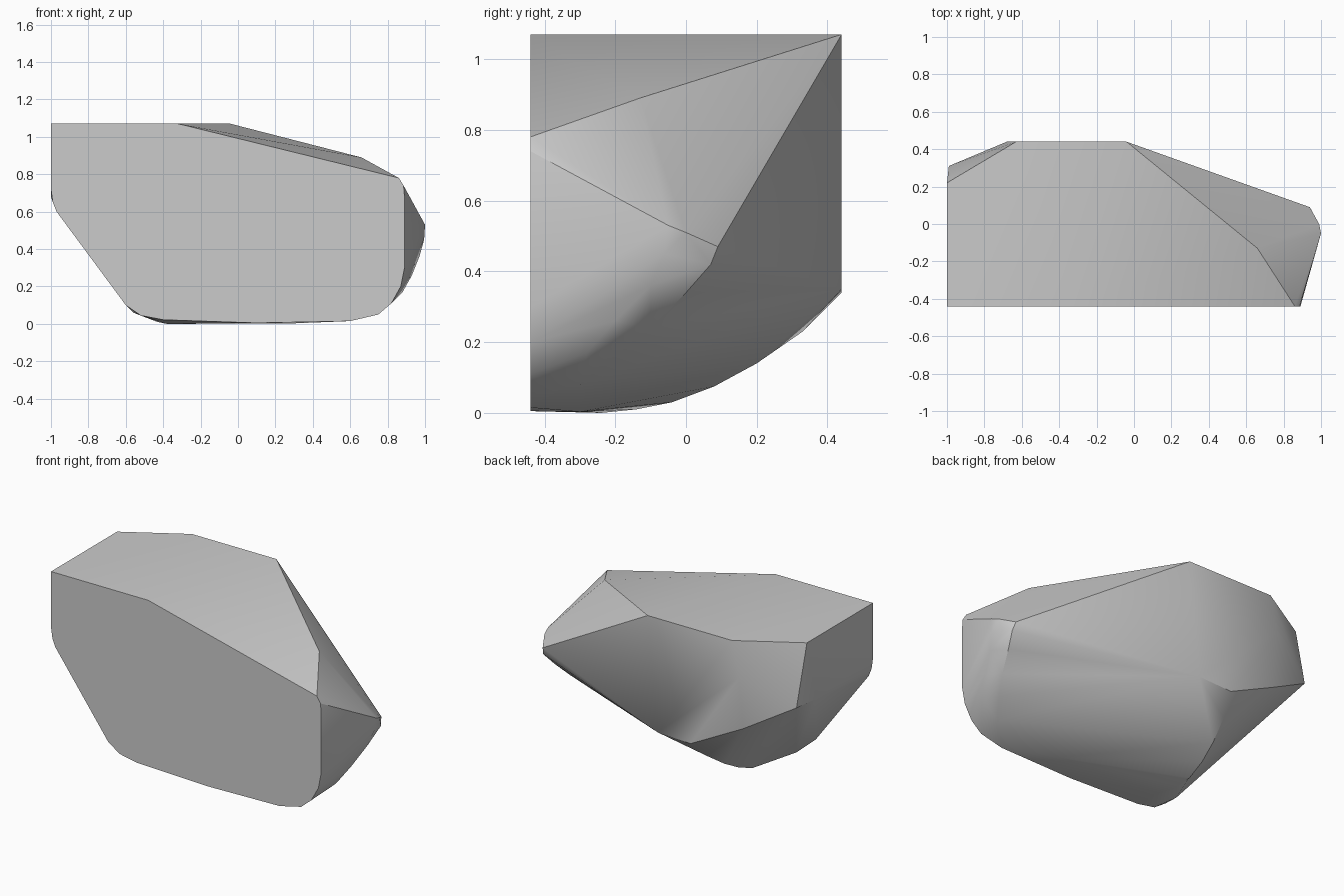
import bpy, bmesh, math
from mathutils import Vector

cube = bpy.data.objects.get("Cube")
if cube:
    bpy.data.objects.remove(cube, do_unlink=True)

stone = bpy.data.materials.new("stone_grey")
stone.use_nodes = True
grey = (0.6, 0.6, 0.6, 1)
stone.diffuse_color = grey
stone.node_tree.nodes["Principled BSDF"].inputs["Base Color"].default_value = grey

FRONT, BACK, TOP = -0.44, 0.44, 1.07

# Cut front face outline (x, z)
front = [(-1, TOP), (-0.32, TOP), (0.86, 0.78), (0.885, 0.74), (0.89, 0.68),
         (0.89, 0.3), (0.87, 0.2), (0.82, 0.11), (0.75, 0.05), (0.6, 0.015),
         (0.1, 0.005), (-0.4, 0.022), (-0.52, 0.045), (-0.6, 0.1),
         (-0.97, 0.6), (-0.99, 0.65), (-1, 0.72)]

# Top and back corners, including the chamfers
corners = [(-0.04, BACK, TOP), (-0.63, BACK, TOP), (-1, 0.22, TOP),
           (0.66, -0.13, 0.89), (-0.68, BACK, 0.85), (-0.99, 0.31, 0.69),
           (-0.68, 0.4, 0.51), (-1, 0.13, 0.68), (-0.11, BACK, 0.35)]

# Rounded belly at the left end
belly = [(-0.34, BACK, 0.34), (-0.38, 0.33, 0.23), (-0.41, 0.2, 0.14),
         (-0.43, 0.08, 0.075), (-0.44, -0.04, 0.03), (-0.43, -0.14, 0.01),
         (-0.38, -0.24, 0), (-0.56, -0.3, 0.06), (0.3, -0.3, 0.003)]

# Rounded nose at the right end
nose = [(0.94, 0.09, 0.47), (0.95, 0.07, 0.42), (0.92, 0, 0.34),
        (0.88, -0.1, 0.24), (0.82, -0.2, 0.16), (0.75, -0.3, 0.08),
        (1, -0.05, 0.53), (0.995, -0.06, 0.45), (0.97, -0.1, 0.36),
        (0.93, -0.2, 0.26), (0.88, -0.28, 0.17), (0.99, 0, 0.51)]

# Wrap the profiles in one hull
bm = bmesh.new()
for p in [(x, FRONT, z) for x, z in front] + corners + belly + nose:
    bm.verts.new(Vector(p))
hull = bmesh.ops.convex_hull(bm, input=bm.verts)
loose = {g for g in hull["geom_interior"] + hull["geom_unused"]
         if isinstance(g, bmesh.types.BMVert)}
bmesh.ops.delete(bm, geom=list(loose), context='VERTS')
bmesh.ops.dissolve_limit(bm, angle_limit=math.radians(1),
                         verts=bm.verts, edges=bm.edges)
bmesh.ops.recalc_face_normals(bm, faces=bm.faces)

mesh = bpy.data.meshes.new("stone_block")
bm.to_mesh(mesh)
bm.free()
mesh.materials.append(stone)
block = bpy.data.objects.new("stone_block", mesh)
bpy.context.collection.objects.link(block)

# Soft curves, crisp cut edges
bpy.ops.object.select_all(action='DESELECT')
block.select_set(True)
bpy.context.view_layer.objects.active = block
bpy.ops.object.shade_smooth_by_angle(angle=math.radians(30))
